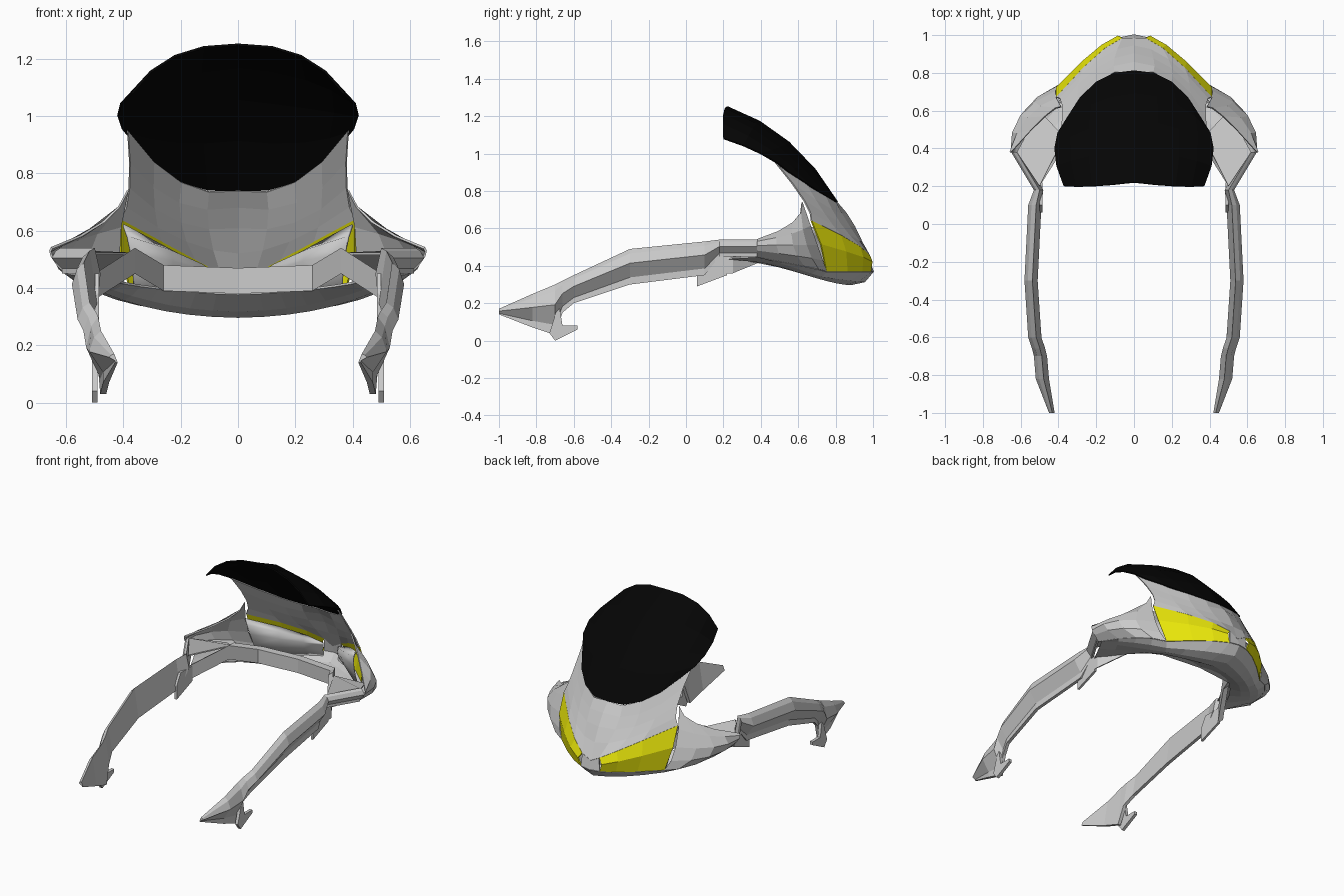
import bpy
import bmesh
from math import pi, sin
from mathutils import Vector

cube = bpy.data.objects.get("Cube")
if cube:
    bpy.data.objects.remove(cube, do_unlink=True)

THIN = 0.008


def make_material(name, red, green, blue):
    color = (red, green, blue, 1)
    mat = bpy.data.materials.new(name)
    mat.use_nodes = True
    mat.diffuse_color = color
    mat.node_tree.nodes["Principled BSDF"].inputs["Base Color"].default_value = color
    return mat


GREY = make_material("body grey", .6, .6, .6)
BLACK = make_material("screen black", .0015, .0015, .0015)
YELLOW = make_material("lamp yellow", .8, .78, .003)


def arc(start, middle, end, steps=4):
    """Points on the parabola that passes through three given points."""
    a, m, b = Vector(start), Vector(middle), Vector(end)
    control = 2 * m - (a + b) / 2
    points = []
    for i in range(steps + 1):
        t = i / steps
        points.append(a.lerp(control, t).lerp(control.lerp(b, t), t))
    return points


def finish(name, bm, mat, thickness=0):
    """Turn a half-model bmesh into a mirrored object."""
    bmesh.ops.remove_doubles(bm, verts=bm.verts, dist=0.001)
    bmesh.ops.recalc_face_normals(bm, faces=bm.faces)
    mesh = bpy.data.meshes.new(name)
    bm.to_mesh(mesh)
    bm.free()
    mesh.materials.append(mat)
    obj = bpy.data.objects.new(name, mesh)
    bpy.context.collection.objects.link(obj)
    obj.modifiers.new("Mirror", 'MIRROR')
    if thickness:
        solid = obj.modifiers.new("Solidify", 'SOLIDIFY')
        solid.thickness = thickness
        solid.offset = 0
    return obj


def sheet(name, rows, mat):
    """Skin a thin panel over rows of points."""
    bm = bmesh.new()
    grid = [[bm.verts.new(p) for p in row] for row in rows]
    for a, b in zip(grid, grid[1:]):
        for i in range(len(a) - 1):
            bm.faces.new((a[i], a[i + 1], b[i + 1], b[i]))
    return finish(name, bm, mat, THIN)


def curved_sheet(name, first, middle, last, mat, steps=4):
    """Skin a panel that bends smoothly through three edges."""
    return sheet(name, zip(*[arc(*p, steps) for p in zip(first, middle, last)]), mat)


def tube(name, sections, mat):
    """Join closed sections; ends on the centre line stay open."""
    bm = bmesh.new()
    rings = [[bm.verts.new(p) for p in section] for section in sections]
    for a, b in zip(rings, rings[1:]):
        for i in range(len(a)):
            bm.faces.new((a[i - 1], a[i], b[i], b[i - 1]))
    for ring in (rings[0], rings[-1]):
        if ring[0].co.x > 0:
            bm.faces.new(ring)
    return finish(name, bm, mat)


def tab(name, outline, x, width, mat):
    """Extrude a side outline of (y, z) points across x."""
    tube(name, [[(side, y, z) for y, z in outline] for side in (x, x + width)], mat)


# Windscreen, from the rear edge down to the hood
curved_sheet("windscreen",
             arc((0, .22, 1.25), (.22, .2, 1.21), (.37, .2, 1.08)),
             arc((0, .55, 1.06), (.24, .5, 1.03), (.42, .4, 1)),
             arc((0, .81, .74), (.2, .75, .77), (.36, .55, .9)), BLACK)

# Hood between the windscreen and the lamps
lamp_top = arc((0, .98, .42), (.15, .93, .5), (.41, .67, .64))
lamp_low = arc((0, 1, .37), (.15, .94, .37), (.37, .75, .37))
curved_sheet("hood",
             arc((0, .805, .74), (.2, .745, .77), (.385, .48, .95)),
             arc((0, .9, .61), (.2, .82, .63), (.38, .63, .75)),
             lamp_top, GREY)
sheet("nose_strip", [lamp_top[:2], lamp_low[:2]], GREY)

# Lamps, with rounded housings bulging behind them
crease = Vector((.02, .01, .01))
curved_sheet("headlamp", lamp_top[1:],
             [(a + b) / 2 + crease for a, b in zip(lamp_top[1:], lamp_low[1:])],
             lamp_low[1:], YELLOW, 2)
back = []
for i, (top, low) in enumerate(zip(lamp_top[1:], lamp_low[1:])):
    bulge = sin(pi * (i + .3) / 4)
    back.append((top + low) / 2 + Vector((-.03, -.1, .03)) * bulge)
inset = Vector((-.01, -.025, -.02))
housing = curved_sheet("lamp_housing", [p + inset for p in lamp_top[1:]], back,
                       [p + inset for p in lamp_low[1:]], GREY)
housing.data.shade_smooth()

# Flared side panel that sweeps out to the arm
side_low = arc(lamp_low[-1], (.51, .63, .4), (.6, .38, .45))
curved_sheet("side_panel",
             arc((.385, .62, .74), (.47, .57, .63), (.65, .38, .54)),
             arc((.415, .7, .51), (.6, .57, .51), (.65, .38, .51)),
             side_low, GREY)

# Underside from the front lip back to the cross bar
curved_sheet("chin_panel", lamp_low + side_low[1:],
             arc((0, .88, .3), (.33, .69, .34), (.58, .38, .45), 8),
             arc((0, .64, .38), (.28, .57, .4), (.5, .22, .44), 8), GREY)

# Cross bar: lower rear corner of each station
bar = [(0, .62, .38), (.26, .58, .39), (.36, .42, .45), (.5, .2, .36)]
depth, height = .05, .09
tube("cross_bar", [[(x, y, z), (x, y, z + height), (x, y + depth, z + height),
                    (x, y + depth, z)] for x, y, z in bar], GREY)

# Shelf joining the bar to the side panel
sheet("inner_shelf", [[(.37, .46, .52), (.5, .2, .52)],
                      [(.5, .6, .45), (.62, .38, .53)]], GREY)

# Long side arm with a grooved flank: outer x, y, top and bottom of each station
arm = [(.65, .38, .54, .45), (.53, .18, .54, .45), (.56, .1, .53, .35),
       (.58, -.3, .49, .3), (.56, -.6, .35, .2), (.54, -.66, .32, .15),
       (.53, -.7, .3, .03), (.52, -.82, .25, .07), (.45, -1, .17, .14)]
sections = []
for x, y, top, bottom in arm:
    tall = top - bottom
    wide = min(.07, .02 + tall / 3)
    groove = x - wide * .7
    sections.append([(x - wide * .6, y, top), (x - wide / 4, y, top - tall / 8),
                     (x, y, top - tall * .4), (groove, y, bottom + tall / 5),
                     (groove, y, bottom), (x - wide, y, bottom)])
tube("side_arm", sections, GREY)

# Mounting tabs under the arm
tab("front_tab", [(-.73, .04), (-.7, 0), (-.58, .06), (-.58, .08), (-.66, .08),
                  (-.68, .2)], .49, .02, GREY)
tab("rear_tab", [(.06, .38), (.06, .29), (.22, .35), (.22, .45), (.1, .45)],
    .485, .015, GREY)
